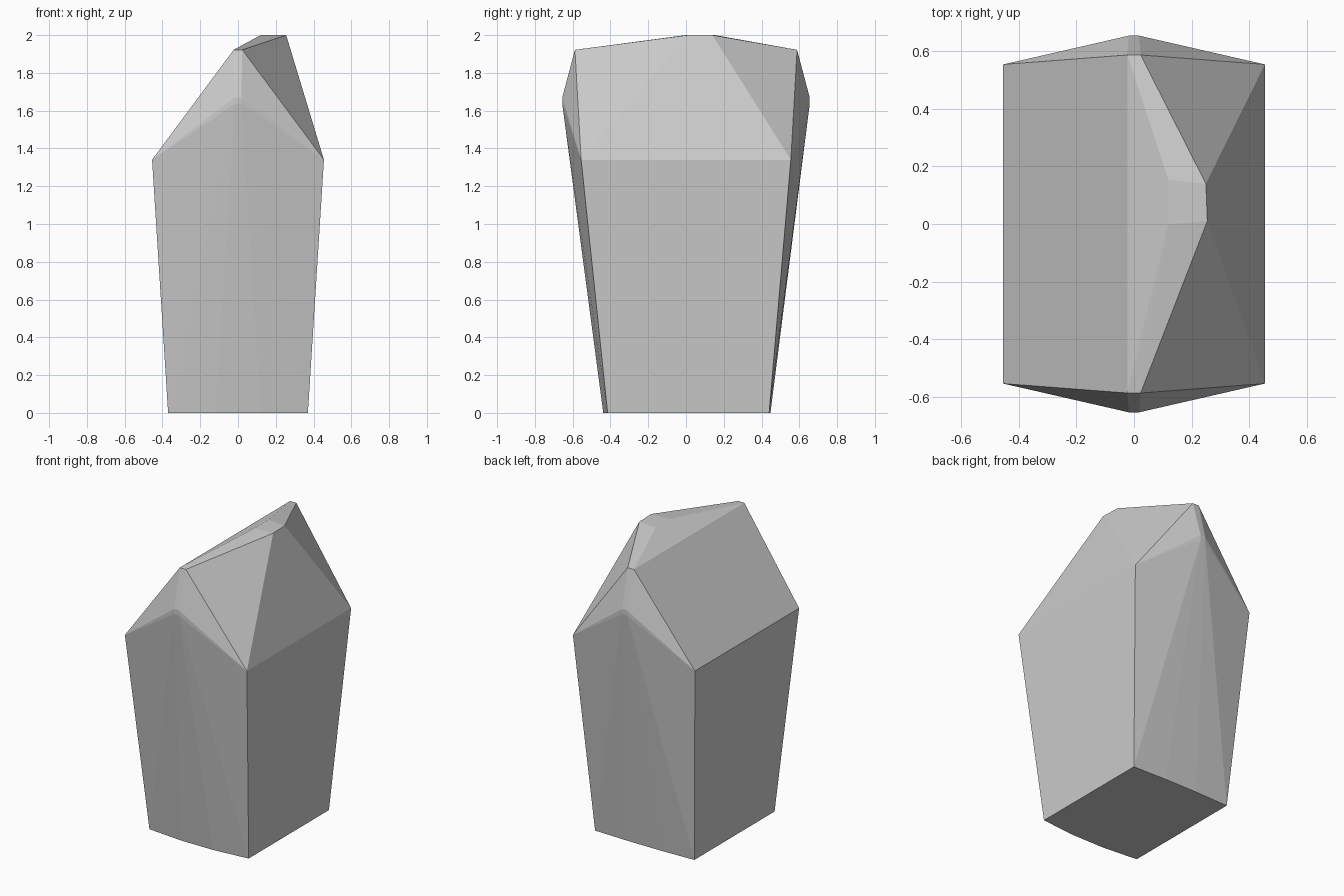
import bpy, bmesh, math

if "Cube" in bpy.data.objects:
    bpy.data.objects.remove(bpy.data.objects["Cube"])

points = []

# Base outline: bowed front edge, flatter back edge
for s in (-1, 1):
    points += [(s * 0.37, -0.415, 0), (s * 0.12, -0.438, 0),
               (s * 0.37, 0.44, 0), (s * 0.12, 0.447, 0)]

# Eave corners, gable tips and ridge ends, mirrored in x and y
for sx in (-1, 1):
    for sy in (-1, 1):
        points += [(sx * 0.455, sy * 0.555, 1.34),
                   (sx * 0.018, sy * 0.655, 1.635),
                   (sx * 0.018, sy * 0.655, 1.67),
                   (sx * 0.023, sy * 0.588, 1.922)]

# Small raised top, off to the right of the ridge
points += [(0.12, 0.0, 2), (0.255, 0.01, 2), (0.25, 0.14, 2), (0.12, 0.153, 2)]

# Wrap the outlines in one faceted shell
bm = bmesh.new()
for p in points:
    bm.verts.new(p)
hull = bmesh.ops.convex_hull(bm, input=bm.verts[:])
loose = {g for g in hull["geom_interior"] + hull["geom_unused"]
         if isinstance(g, bmesh.types.BMVert)}
bmesh.ops.delete(bm, geom=list(loose), context='VERTS')
bmesh.ops.dissolve_limit(bm, angle_limit=math.radians(0.5),
                         verts=bm.verts[:], edges=bm.edges[:])
bmesh.ops.recalc_face_normals(bm, faces=bm.faces[:])

mesh = bpy.data.meshes.new("house_shell")
bm.to_mesh(mesh)
bm.free()
house_shell = bpy.data.objects.new("house_shell", mesh)
bpy.context.collection.objects.link(house_shell)
